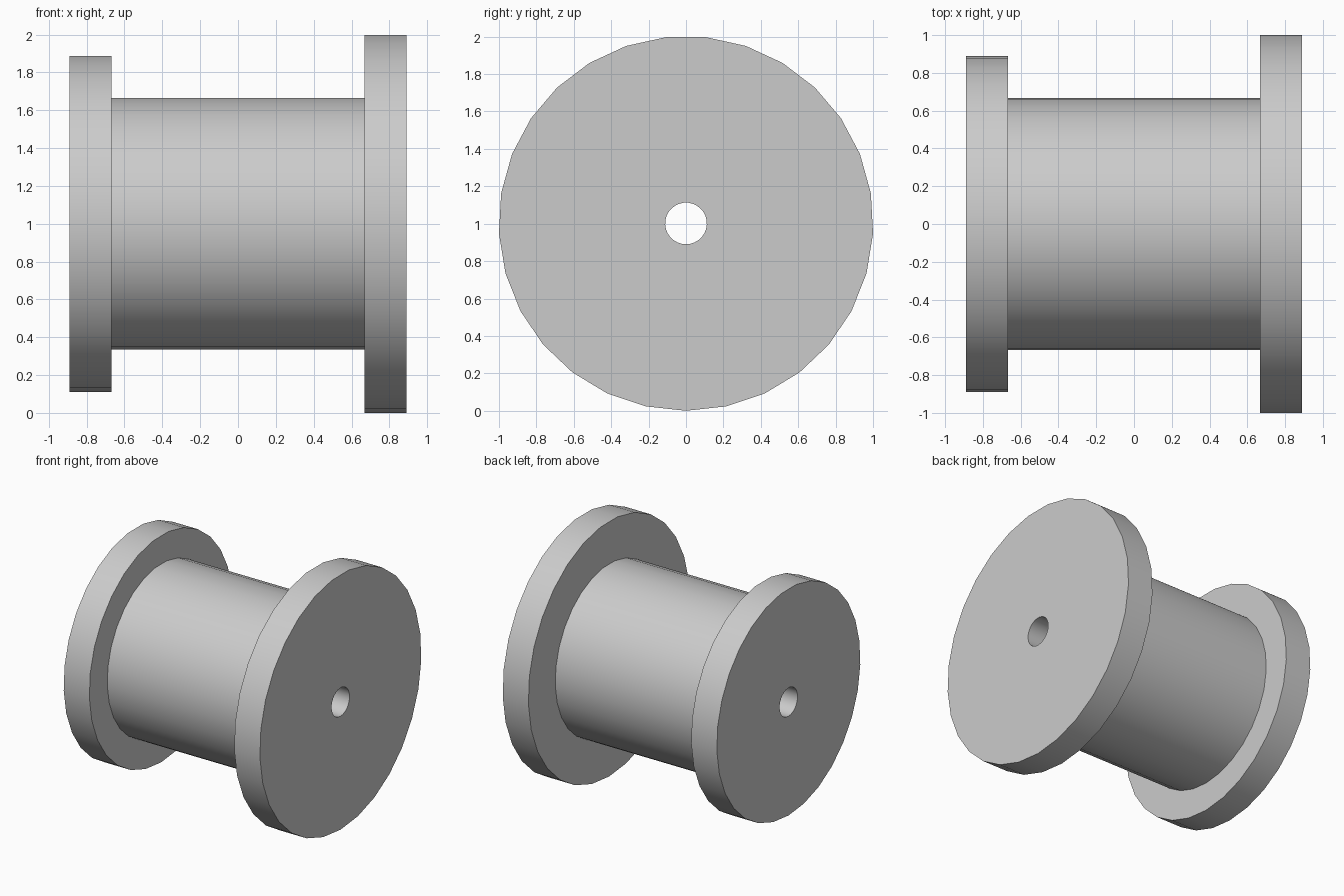
import bpy, bmesh
from math import pi, radians
from mathutils import Matrix, Vector

cube = bpy.data.objects.get("Cube")
if cube:
    bpy.data.objects.remove(cube, do_unlink=True)

SIDES = 29
UNIT = 1.0015 / 9            # large flange radius is nine units
AXIS_Z = 9 * UNIT

grey = bpy.data.materials.new("plain_grey")
grey.use_nodes = True
colour = (0.6, 0.6, 0.6, 1)
grey.diffuse_color = colour
grey.node_tree.nodes["Principled BSDF"].inputs["Base Color"].default_value = colour


def lathe_x(name, profile):
    """Turn a closed (x, radius) profile around the x axis."""
    bm = bmesh.new()
    rings = []
    for i in range(SIDES):
        turn = Matrix.Rotation(2 * pi * i / SIDES, 4, "X")
        rings.append([bm.verts.new(turn @ Vector((x, 0, -r))) for x, r in profile])
    for i, a in enumerate(rings):
        b = rings[(i + 1) % SIDES]
        for j in range(len(profile)):
            k = (j + 1) % len(profile)
            bm.faces.new((a[j], a[k], b[k], b[j]))
    bmesh.ops.recalc_face_normals(bm, faces=bm.faces)
    mesh = bpy.data.meshes.new(name)
    bm.to_mesh(mesh)
    bm.free()
    mesh.materials.append(grey)
    obj = bpy.data.objects.new(name, mesh)
    bpy.context.collection.objects.link(obj)
    bpy.ops.object.select_all(action="DESELECT")
    obj.select_set(True)
    bpy.context.view_layer.objects.active = obj
    bpy.ops.object.shade_smooth_by_angle(angle=radians(30))
    return obj


# Spool: small flange, barrel, large flange, with the bore running through
outline = [(-8, 1), (-8, 8), (-6, 8), (-6, 6), (6, 6), (6, 9), (8, 9), (8, 1)]
spool = lathe_x("spool", [(x * UNIT, r * UNIT) for x, r in outline])
spool.location.z = AXIS_Z
